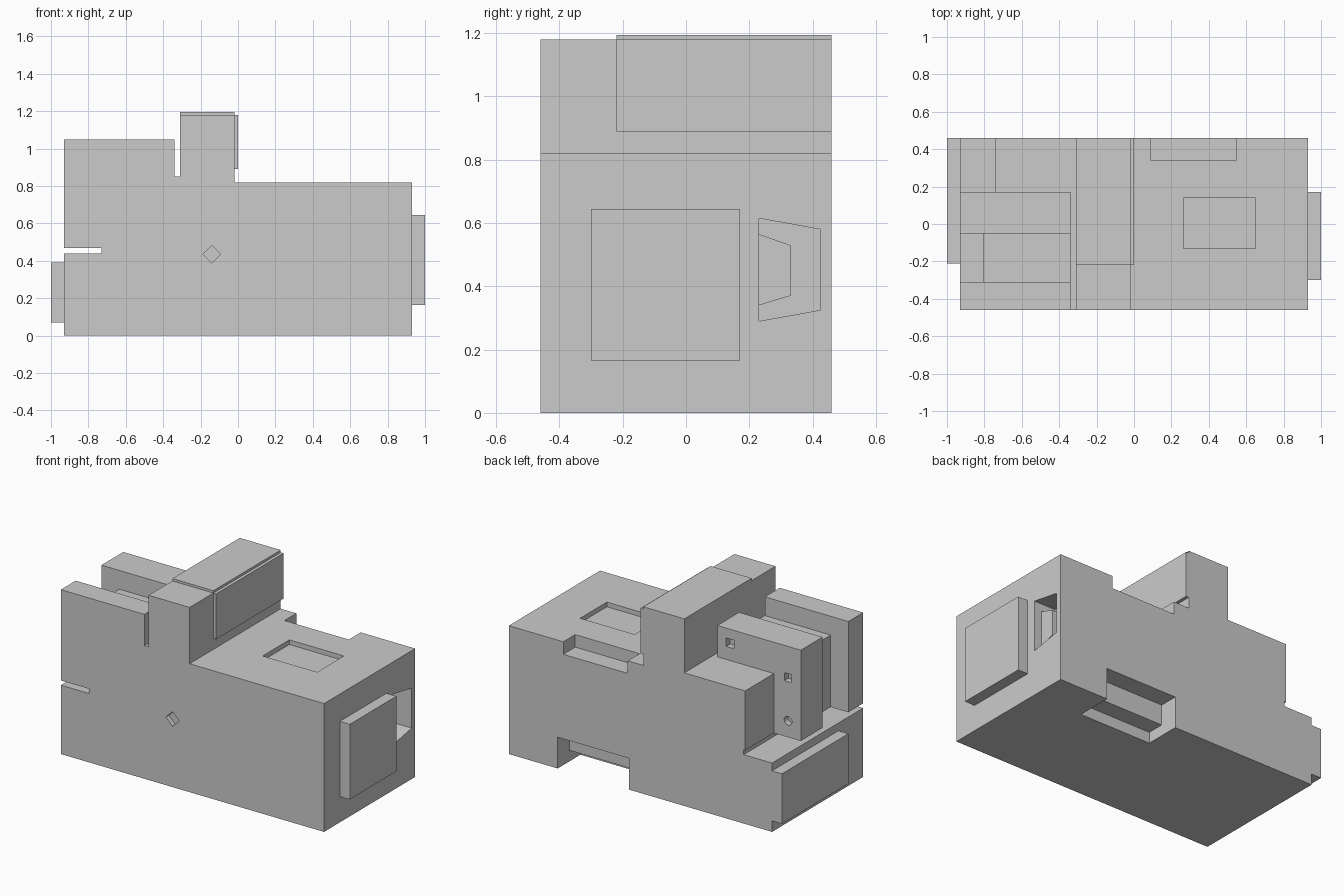
import bpy, bmesh, math

if "Cube" in bpy.data.objects:
    bpy.data.objects.remove(bpy.data.objects["Cube"])


def prism(name, pts, axis, lo, hi):
    """Extrude a 2D profile along axis x (profile y,z) or y (profile x,z)."""
    bm = bmesh.new()

    def place(p, d):
        return (d, p[0], p[1]) if axis == 'x' else (p[0], d, p[1])
    a = [bm.verts.new(place(p, lo)) for p in pts]
    b = [bm.verts.new(place(p, hi)) for p in pts]
    bm.faces.new(a)
    bm.faces.new(b[::-1])
    n = len(pts)
    for i in range(n):
        j = (i + 1) % n
        bm.faces.new((a[i], b[i], b[j], a[j]))
    bmesh.ops.recalc_face_normals(bm, faces=bm.faces[:])
    me = bpy.data.meshes.new(name)
    bm.to_mesh(me)
    bm.free()
    ob = bpy.data.objects.new(name, me)
    bpy.context.collection.objects.link(ob)
    return ob


def box(name, x, y, z):
    return prism(name, [(x[0], z[0]), (x[1], z[0]), (x[1], z[1]), (x[0], z[1])], 'y', *y)


def ring(cx, cz, r, n, turn=0.0):
    return [(cx + r * math.cos(turn + 2 * math.pi * i / n),
             cz + r * math.sin(turn + 2 * math.pi * i / n)) for i in range(n)]


def cut(target, cutter):
    cutter.hide_render = True
    m = target.modifiers.new("cut", 'BOOLEAN')
    m.operation, m.solver, m.object = 'DIFFERENCE', 'EXACT', cutter
    bpy.context.view_layer.objects.active = target
    bpy.ops.object.modifier_apply(modifier=m.name)
    bpy.data.objects.remove(cutter)


# Main body from its front outline, including the slots
body = prism("body", [
    (-.93, 0), (.93, 0), (.93, .82), (-.02, .82), (-.02, 1.18), (-.31, 1.18), (-.31, .85),
    (-.34, .85), (-.34, 1.05), (-.93, 1.05), (-.93, .47), (-.73, .47), (-.73, .44), (-.93, .44),
], 'y', -.46, .46)

# Box cuts: rear shelf, rear corner, channel, channel end, top pocket, rear top notch
for x, y, z in [
    ((-1.1, -.325), (.17, .6), (.85, 1.3)),
    ((-1.1, -.74), (.17, .6), (.455, 1.3)),
    ((-1.1, -.325), (-.31, -.05), (.93, 1.3)),
    ((-1.1, -.805), (-.31, -.05), (.455, 1.3)),
    ((.265, .65), (-.13, .14), (.79, 1.0)),
    ((.09, .545), (.34, .6), (.74, 1.0)),
]:
    cut(body, box("cutter", x, y, z))

# Stepped notch under the rear edge
cut(body, prism("cutter", [(.23, -.1), (.6, -.1), (.6, .2), (.34, .2), (.34, .07), (.23, .07)],
                'x', .08, .585))

# Tapered side pocket with a smaller step inside
cut(body, prism("cutter", [(.23, .29), (.425, .325), (.425, .58), (.23, .615)], 'x', .78, 1.1))
prism("pocket_step", [(.23, .34), (.33, .37), (.33, .53), (.23, .565)], 'x', .78, .88)

# Small holes: front diamond, then two square and one round in the upright block
cut(body, prism("cutter", ring(-.14, .435, .047, 4), 'y', -.6, -.43))
for cx, cz, r, n in [(-.43, .96, .038, 4), (-.84, .85, .036, 4), (-.84, .575, .028, 16)]:
    cut(body, prism("cutter", ring(cx, cz, r, n, math.pi / 4), 'y', .13, .2))

# Raised plates
box("right_plate", (.93, 1.0), (-.30, .17), (.165, .645))
box("left_plate", (-1.0, -.93), (-.21, .46), (.07, .39))
box("tower_cap", (-.31, -.02), (-.22, .46), (1.18, 1.195))
box("tower_side_plate", (-.02, 0), (-.22, .46), (.89, 1.18))
